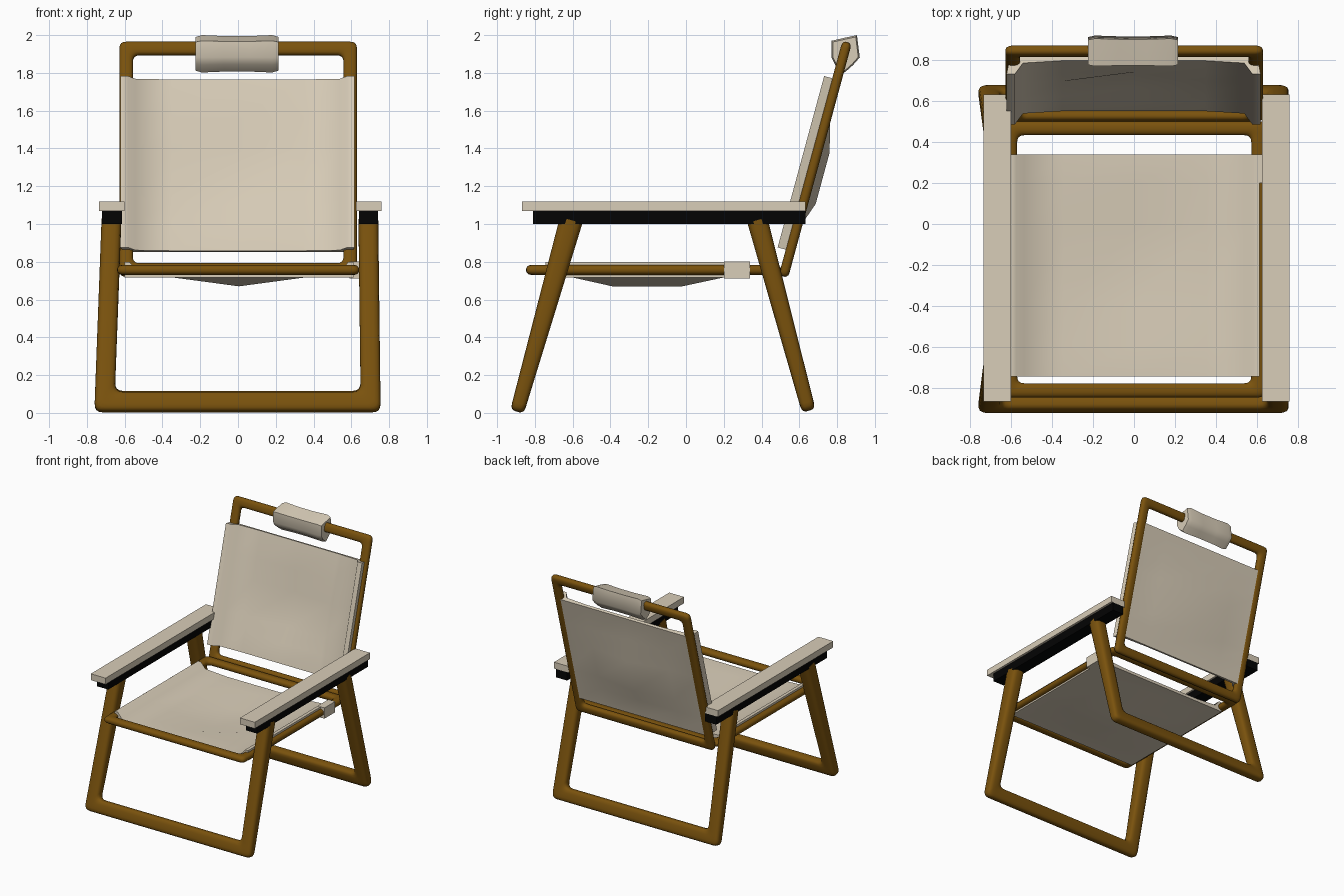
import bpy, bmesh
from math import sin, cos, pi, radians, copysign
from mathutils import Vector

if "Cube" in bpy.data.objects:
    bpy.data.objects.remove(bpy.data.objects["Cube"], do_unlink=True)


def material(name, rgb):
    m = bpy.data.materials.new(name)
    m.use_nodes = True
    m.diffuse_color = (*rgb, 1)
    m.node_tree.nodes["Principled BSDF"].inputs["Base Color"].default_value = (*rgb, 1)
    return m


WOOD = material("brown wood", (0.195, 0.085, 0.004))
CANVAS = material("cream canvas", (0.69, 0.61, 0.48))
BLACK = material("black bracket", (0.001, 0.0012, 0.0012))


def finish(name, bm, mat, smooth=None):
    bmesh.ops.recalc_face_normals(bm, faces=bm.faces[:])
    mesh = bpy.data.meshes.new(name)
    bm.to_mesh(mesh)
    bm.free()
    mesh.materials.append(mat)
    ob = bpy.data.objects.new(name, mesh)
    bpy.context.collection.objects.link(ob)
    if smooth:
        bpy.ops.object.select_all(action='DESELECT')
        ob.select_set(True)
        bpy.context.view_layer.objects.active = ob
        bpy.ops.object.shade_smooth_by_angle(angle=radians(smooth))


def loft(bm, rings, closed):
    """Skin rings of points; cap the ends when the run is open."""
    loops = [[bm.verts.new(p) for p in ring] for ring in rings]
    pairs = list(zip(loops, loops[1:]))
    if closed:
        pairs.append((loops[-1], loops[0]))
    else:
        bm.faces.new(loops[0])
        bm.faces.new(loops[-1])
    n = len(loops[0])
    for a, b in pairs:
        for i in range(n):
            j = (i + 1) % n
            bm.faces.new((a[i], a[j], b[j], b[i]))


def rounded(points, radius, closed, steps=4):
    """Replace each corner of a path with a short curve."""
    out, n = [], len(points)
    for i, p in enumerate(points):
        if not closed and i in (0, n - 1):
            out.append(p)
            continue
        a = p + (points[i - 1] - p).normalized() * radius
        b = p + (points[(i + 1) % n] - p).normalized() * radius
        for k in range(steps + 1):
            t = k / steps
            out.append(a * (1 - t) ** 2 + p * 2 * t * (1 - t) + b * t * t)
    return out


def power(c, e):
    return copysign(abs(c) ** e, c)


def tube(name, corners, radius, closed, wide, deep, square, sides=16):
    """Mitred tube on a flat path; every strand gets the same tight corner.
    deep(p) is the half depth across the plane, square < 1 flattens the sides."""
    corners = [Vector(c) for c in corners]
    normal = (corners[1] - corners[0]).cross(corners[2] - corners[1]).normalized()
    n = len(corners)
    miters = []
    for i, p in enumerate(corners):
        before = normal.cross(p - corners[i - 1]).normalized()
        after = normal.cross(corners[(i + 1) % n] - p).normalized()
        if not closed and i == 0:
            before = after
        if not closed and i == n - 1:
            after = before
        miters.append((before + after) / (1 + before.dot(after)))
    strands = []
    for k in range(sides):
        a = 2 * pi * (k + 0.5) / sides
        across, out = power(cos(a), square) * wide, power(sin(a), square)
        strands.append(rounded([p + m * across + normal * deep(p) * out
                                for p, m in zip(corners, miters)], radius, closed))
    bm = bmesh.new()
    loft(bm, list(zip(*strands)), closed)
    finish(name, bm, WOOD, 40)


def slab(name, mat, xs, ys, zs):
    bm = bmesh.new()
    loft(bm, [[(xs[0], ys[0], z), (xs[1], ys[0], z), (xs[1], ys[1], z), (xs[0], ys[1], z)]
              for z in zs], False)
    finish(name, bm, mat)


def sling(name, lip, half, vs, front, back, sag, place):
    """Canvas sheet that rolls over the side tubes and hangs between them."""
    skin = back - 0.024
    roll = [(lip, front), (0.58, front), (0.54, skin - 0.012), (0.35, skin)]
    rings = []
    for i, v in enumerate(vs):
        drop = sag if i in (2, 3) else 0
        section = [(-x, n) for x, n in roll] + [(0, skin + drop)] + roll[::-1]
        section += [(half, back), (0.35, back), (0, back + drop), (-0.35, back), (-half, back)]
        rings.append([place(x, v, n) for x, n in section])
    bm = bmesh.new()
    loft(bm, rings, False)
    finish(name, bm, CANVAS, 55)


# Panel axes: x, distance along the panel, distance behind the frame
TILT_S, TILT_C = 0.262, 0.965


def seat_place(x, v, n):
    return Vector((x + 0.005, v, 0.757 - n))


def back_place(x, v, n):
    return Vector((x - 0.002, 0.52 + TILT_S * v + TILT_C * n, 0.737 + TILT_C * v - TILT_S * n))


# Leg hoops, thicker towards the armrests
for name, top_y, foot_y, foot_z, taper in (("front_leg_hoop", -0.608, -0.88, 0.057, 0.025),
                                           ("rear_leg_hoop", 0.378, 0.636, 0.062, 0.018)):
    tube(name, [(-0.67, top_y, 1.02), (-0.706, foot_y, foot_z),
                (0.702, foot_y, foot_z), (0.69, top_y, 1.02)],
         0.045, False, 0.053, lambda p: 0.037 + taper * p.z, 0.6)

# Seat and back frames
tube("seat_frame", [seat_place(x, v, 0) for x, v in
                    ((-0.61, -0.812), (0.602, -0.812), (0.602, 0.468), (-0.61, 0.468))],
     0.035, True, 0.035, lambda p: 0.027, 0.85)
tube("back_frame", [back_place(x, v, 0) for x, v in
                    ((-0.59, 0.02), (0.596, 0.02), (0.596, 1.235), (-0.59, 1.235))],
     0.035, True, 0.036, lambda p: 0.026, 0.75)

# Canvas seat with the hem wrapped round its left rail
sling("seat_canvas", 0.607, 0.607, (-0.745, -0.6, -0.39, -0.02, 0.2, 0.34),
      -0.043, 0.04, 0.047, seat_place)
slab("seat_hem", CANVAS, (0.59, 0.648), (0.2, 0.34), (0.712, 0.801))

# Canvas back
sling("back_canvas", 0.62, 0.603, (0.125, 0.28, 0.4, 0.68, 0.85, 1.065),
      -0.07, 0.022, 0.042, back_place)

# Armrests on black brackets
for side, pad, bracket in (("right", (-0.735, -0.6), (-0.72, -0.615)),
                           ("left", (0.625, 0.76), (0.64, 0.742))):
    slab(side + "_armrest", CANVAS, pad, (-0.867, 0.633), (1.068, 1.12))
    slab(side + "_armrest_bracket", BLACK, bracket, (-0.81, 0.633), (1.0, 1.068))

# Head pillow wrapped on the top rail
PILLOW = [(-0.07, 0.068), (0, 0.084), (0.065, 0.098), (0.08, -0.02),
          (0.045, -0.06), (0, -0.1), (-0.05, -0.06), (-0.07, -0.02)]
rings = [[(x - 0.005, 0.84 + y * s, 1.902 + z * s) for y, z in PILLOW]
         for x, s in ((-0.22, 0.9), (-0.185, 1), (-0.07, 0.95),
                      (0.07, 0.95), (0.185, 1), (0.22, 0.9))]
bm = bmesh.new()
loft(bm, rings, False)
finish("head_pillow", bm, CANVAS, 60)
